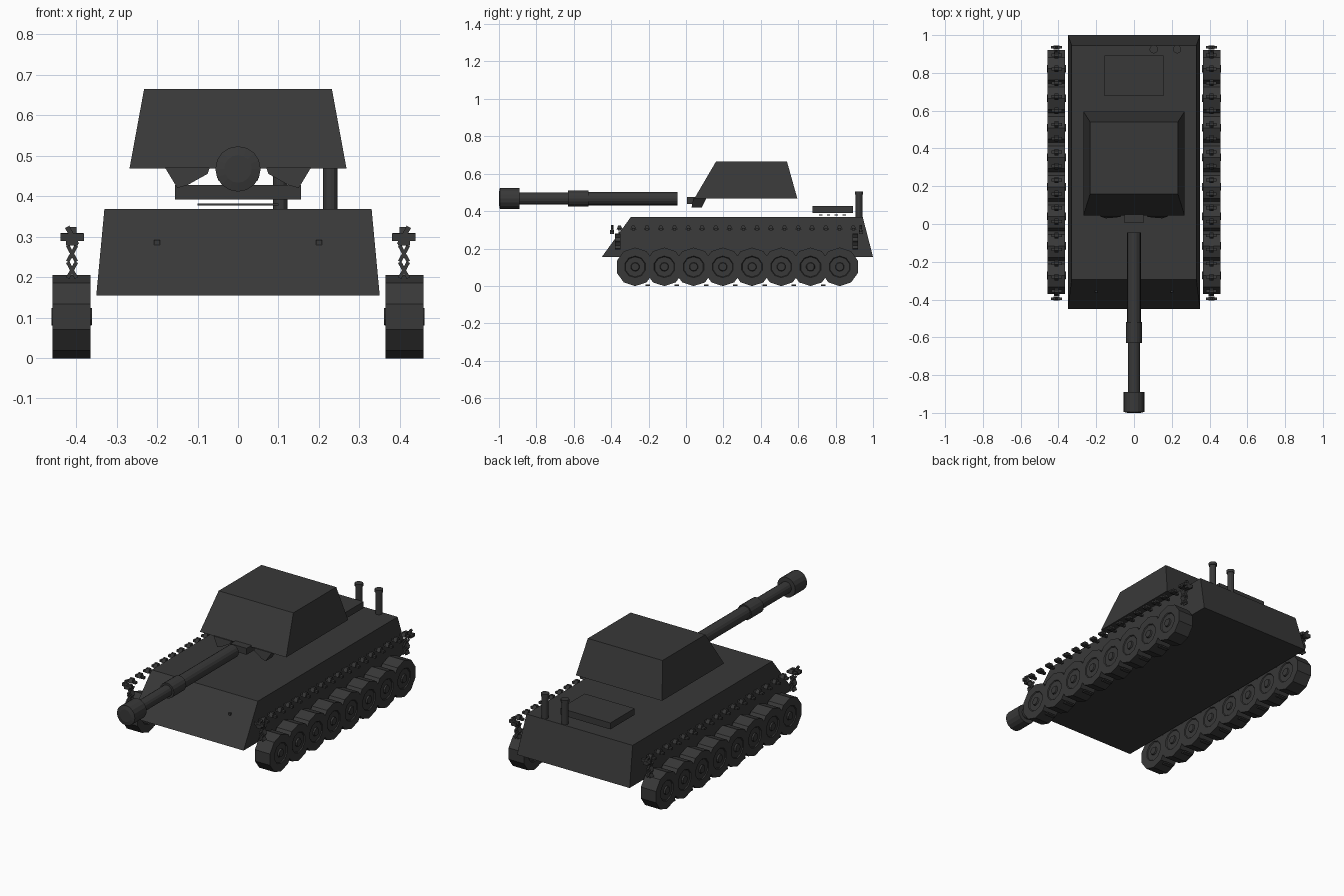
import bpy, bmesh, math
from mathutils import Matrix, Vector

if "Cube" in bpy.data.objects:
    bpy.data.objects.remove(bpy.data.objects["Cube"])

grey = bpy.data.materials.new("dark grey")
grey.diffuse_color = (0.04, 0.04, 0.04, 1)
grey.use_nodes = True
grey.node_tree.nodes["Principled BSDF"].inputs["Base Color"].default_value = grey.diffuse_color


def finish(name, bm):
    bmesh.ops.recalc_face_normals(bm, faces=bm.faces[:])
    me = bpy.data.meshes.new(name)
    bm.to_mesh(me)
    bm.free()
    me.materials.append(grey)
    ob = bpy.data.objects.new(name, me)
    bpy.context.collection.objects.link(ob)
    return ob


def add_box(bm, centre, size, rot=None):
    m = Matrix.Translation(centre) @ (rot or Matrix()) @ Matrix.Diagonal((*size, 1))
    return bmesh.ops.create_cube(bm, size=1, matrix=m)["verts"]


def box(name, centre, size):
    bm = bmesh.new()
    add_box(bm, centre, size)
    return finish(name, bm)


def frustum(name, x0, y0, z0, x1, y1, z1):
    """Tapered box from a bottom rectangle to a top rectangle."""
    bm = bmesh.new()
    for v in bmesh.ops.create_cube(bm, size=2)["verts"]:
        hx, ys, z = (x1, y1, z1) if v.co.z > 0 else (x0, y0, z0)
        v.co = Vector((hx * v.co.x, ys[0] if v.co.y < 0 else ys[1], z))
    return finish(name, bm)


def add_cyl(bm, a, b, r, n):
    a, b = Vector(a), Vector(b)
    d = b - a
    m = Matrix.Translation((a + b) / 2) @ d.to_track_quat("Z", "Y").to_matrix().to_4x4()
    bmesh.ops.create_cone(bm, cap_ends=True, segments=n, radius1=r, radius2=r,
                          depth=d.length, matrix=m)


def cyl(name, a, b, r, n=16):
    bm = bmesh.new()
    add_cyl(bm, a, b, r, n)
    return finish(name, bm)


# Hull and turret
frustum("hull", 0.35, (-0.45, 1.0), 0.155, 0.33, (-0.295, 0.945), 0.368)
frustum("turret", 0.268, (0.045, 0.595), 0.468, 0.232, (0.16, 0.54), 0.664)

# Gun: barrel, sleeve, muzzle brake with a bore
gz = 0.467
cyl("barrel_rear", (0, -0.55, gz), (0, -0.045, gz), 0.036)
cyl("barrel_front", (0, -0.95, gz), (0, -0.55, gz), 0.032)
cyl("barrel_sleeve", (0, -0.63, gz), (0, -0.52, gz), 0.043)
bm = bmesh.new()
add_cyl(bm, (0, -0.995, gz), (0, -0.89, gz), 0.056, 16)
front = min(bm.faces, key=lambda f: f.calc_center_median().y)
bmesh.ops.inset_region(bm, faces=[front], thickness=0.022)
bmesh.ops.translate(bm, verts=front.verts[:], vec=(0, -0.005, 0))
finish("muzzle_brake", bm)

# Gun mount under the turret front
box("gun_mount", (0, 0.035, 0.457), (0.1, 0.06, 0.036))
for s in (-1, 1):
    bm = bmesh.new()
    prof = [(0.18, 0.47), (0.07, 0.47), (0.075, 0.455), (0.125, 0.427), (0.15, 0.42)]
    rings = [[bm.verts.new((s * x, y + k * (z - 0.42), z)) for x, z in prof]
             for y, k in ((0.03, 0.2), (0.085, 0.5))]
    bm.faces.new(rings[0])
    bm.faces.new(rings[1])
    for i in range(5):
        j = (i + 1) % 5
        bm.faces.new((rings[0][i], rings[0][j], rings[1][j], rings[1][i]))
    finish("mount_cheek", bm)

# Engine cover with slats beneath, exhaust pipes, small front lamps
box("engine_cover", (0, 0.785, 0.409), (0.31, 0.215, 0.036))
for i in range(4):
    box("engine_slat", (0, 0.72 + i * 0.042, 0.379), (0.2, 0.018, 0.005))
for x in (0.104, 0.228):
    cyl("exhaust_pipe", (x, 0.925, 0.36), (x, 0.925, 0.5), 0.018, 12)
    cyl("exhaust_cap", (x, 0.925, 0.49), (x, 0.925, 0.506), 0.022, 12)
for x in (-0.2, 0.2):
    box("front_lamp", (x, -0.355, 0.285), (0.014, 0.014, 0.012))

# Ten-sided road wheels with stepped faces and hubs
for s in (-1, 1):
    for i in range(8):
        bm = bmesh.new()
        y = -0.272 + i * 1.094 / 7
        m = Matrix.Translation((s * 0.411, y, 0.102)) @ Matrix.Rotation(math.pi / 2, 4, "Y")
        m = m @ Matrix.Rotation(math.pi / 2, 4, "Z")
        bmesh.ops.create_cone(bm, cap_ends=True, segments=10, radius1=0.103,
                              radius2=0.103, depth=0.094, matrix=m)
        caps = [f for f in bm.faces if len(f.verts) == 10]
        for f in caps:
            out = 1 if f.calc_center_median().x > s * 0.411 else -1
            for thick, step in ((0.045, 0), (0.004, -0.005), (0.03, 0), (0.003, 0.008)):
                bmesh.ops.inset_region(bm, faces=[f], thickness=thick)
                bmesh.ops.translate(bm, verts=f.verts[:], vec=(out * step, 0, 0))
        finish("road_wheel", bm)

# Track fragments: upper links with guide teeth, end links, lower pads
for s in (-1, 1):
    x = s * 0.41
    bm = bmesh.new()
    for i in range(18):
        y = -0.355 + i * 0.0735
        add_box(bm, (x, y, 0.303), (0.056, 0.016, 0.012))
        for v in add_box(bm, (x, y, 0.312), (0.022, 0.034, 0.022)):
            if v.co.z > 0.312:
                v.co.y = y + (v.co.y - y) * 0.4
    finish("upper_track_links", bm)

    bm = bmesh.new()
    for y, d in ((-0.365, -1), (0.905, 1)):
        for z in (0.217, 0.258):
            for a in (-0.5, 0.5):
                add_box(bm, (x, y, z), (0.009, 0.03, 0.045), Matrix.Rotation(a, 4, "Y"))
        add_box(bm, (x, y + d * 0.03, 0.298), (0.058, 0.014, 0.018))
        add_box(bm, (x, y + d * 0.03, 0.302), (0.012, 0.014, 0.05),
                Matrix.Rotation(s * 0.5, 4, "Y"))
        add_box(bm, (x, y + d * 0.03, 0.288), (0.03, 0.02, 0.02))
    finish("end_track_links", bm)

    bm = bmesh.new()
    for i in range(7):
        add_box(bm, (x, -0.205 + i * 0.1563, 0.004), (0.056, 0.024, 0.008))
    finish("lower_track_pads", bm)
